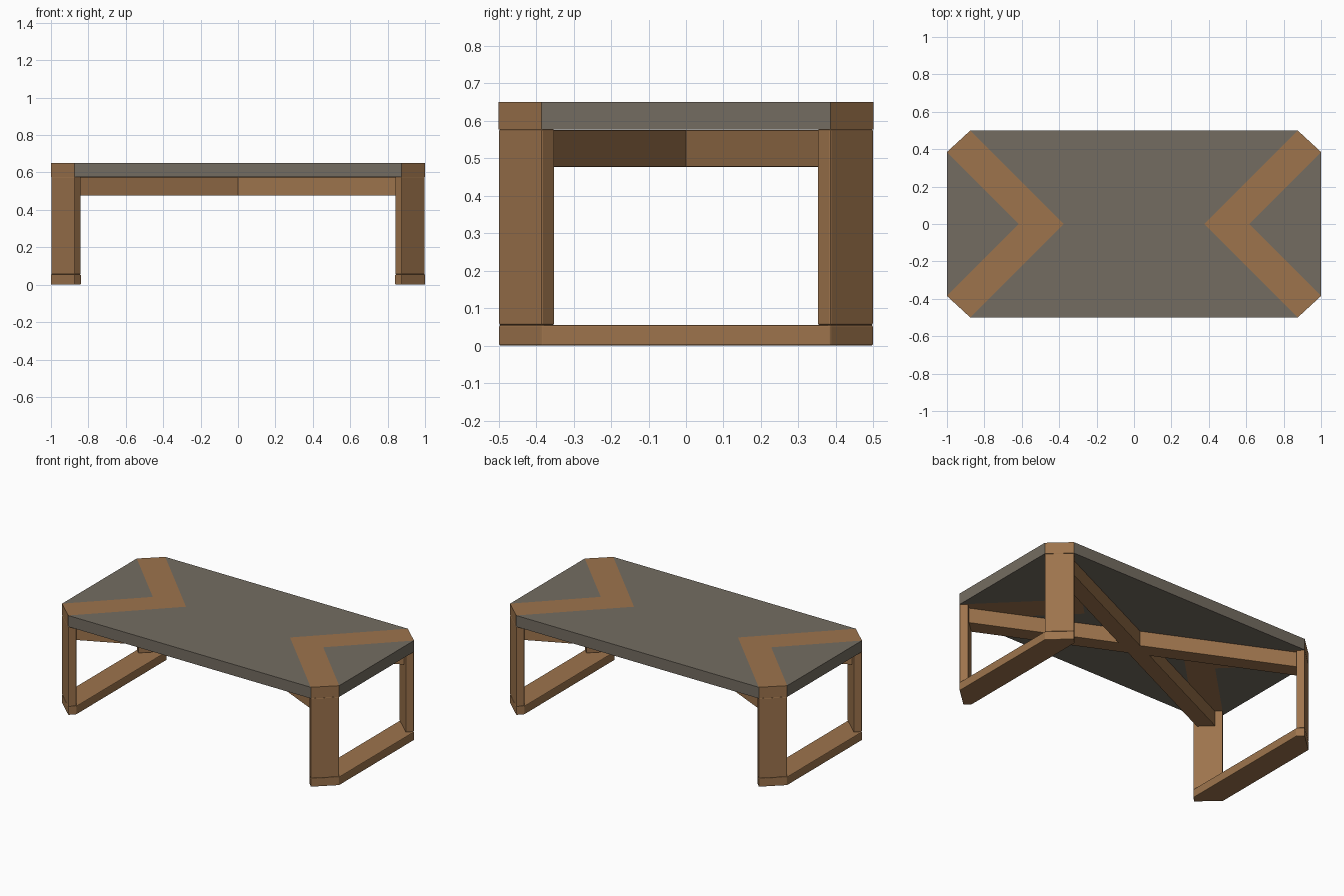
import bpy
import bmesh
from mathutils import Vector

cube = bpy.data.objects.get("Cube")
if cube:
    bpy.data.objects.remove(cube, do_unlink=True)


def material(name, rgb):
    mat = bpy.data.materials.new(name)
    mat.use_nodes = True
    mat.diffuse_color = (*rgb, 1)
    mat.node_tree.nodes["Principled BSDF"].inputs["Base Color"].default_value = (*rgb, 1)
    return mat


WOOD = material("warm_wood", (0.34, 0.175, 0.073))
STONE = material("grey_stone", (0.175, 0.152, 0.12))


def prism(name, outline, z0, z1, mat, bevel=0.0):
    """Extrude a plan outline between two heights."""
    bm = bmesh.new()
    face = bm.faces.new([bm.verts.new((x, y, z0)) for x, y in outline])
    lifted = bmesh.ops.extrude_face_region(bm, geom=[face])["geom"]
    bmesh.ops.translate(bm, vec=(0, 0, z1 - z0),
                        verts=[v for v in lifted if isinstance(v, bmesh.types.BMVert)])
    bmesh.ops.recalc_face_normals(bm, faces=bm.faces)
    mesh = bpy.data.meshes.new(name)
    bm.to_mesh(mesh)
    bm.free()
    mesh.materials.append(mat)
    obj = bpy.data.objects.new(name, mesh)
    bpy.context.collection.objects.link(obj)
    if bevel:
        mod = obj.modifiers.new("soft_edges", "BEVEL")
        mod.width = bevel
        mod.segments = 2
    return obj


# Plan dimensions: chamfered corner, chevron tips and heights
LONG, SHORT = (1.0, 0.385), (0.875, 0.5)
INNER_TIP, OUTER_TIP = 0.375, 0.615
FOOT, UNDER, TOP = 0.055, 0.577, 0.65
LEG_IN = 0.035


def flip(points, sx, sy=1):
    return [(x * sx, y * sy) for x, y in points]


# Main stone panel, notched around both chevrons
half = [(SHORT[0], -SHORT[1]), (INNER_TIP, 0), SHORT]
prism("top_panel", half + flip(half, -1, -1), UNDER, TOP, STONE)

for sx, side in ((1, "left"), (-1, "right")):
    # Wooden chevron and stone end triangle
    chevron = [LONG, SHORT, (INNER_TIP, 0), (SHORT[0], -SHORT[1]),
               (LONG[0], -LONG[1]), (OUTER_TIP, 0)]
    prism(f"chevron_{side}", flip(chevron, sx), UNDER, TOP, WOOD)
    triangle = [LONG, (OUTER_TIP, 0), (LONG[0], -LONG[1])]
    prism(f"end_panel_{side}", flip(triangle, sx), UNDER, TOP, STONE)

    # Floor runner with chamfered outer corners
    inner = SHORT[0] - LEG_IN
    end = [LONG, SHORT, (inner, SHORT[1] - LEG_IN)]
    runner = end + flip(end, 1, -1)[::-1]
    prism(f"runner_{side}", flip(runner, sx), 0, FOOT, WOOD, 0.004)

    # Diagonal plank legs
    for sy, place in ((-1, "front"), (1, "back")):
        leg = [LONG, SHORT, (SHORT[0] - LEG_IN, SHORT[1] - LEG_IN),
               (LONG[0] - LEG_IN, LONG[1] - LEG_IN)]
        prism(f"{place}_{side}_leg", flip(leg, sx, sy), FOOT, UNDER, WOOD, 0.004)

    # Crossing diagonal beam under the top
    tip = Vector((0.915 * sx, 0.425))
    across = Vector((-tip.y, tip.x)).normalized() * 0.05
    beam = [tip + across, tip - across, -tip - across, -tip + across]
    prism(f"cross_beam_{side}", [tuple(p) for p in beam], 0.477, 0.575, WOOD, 0.002)
